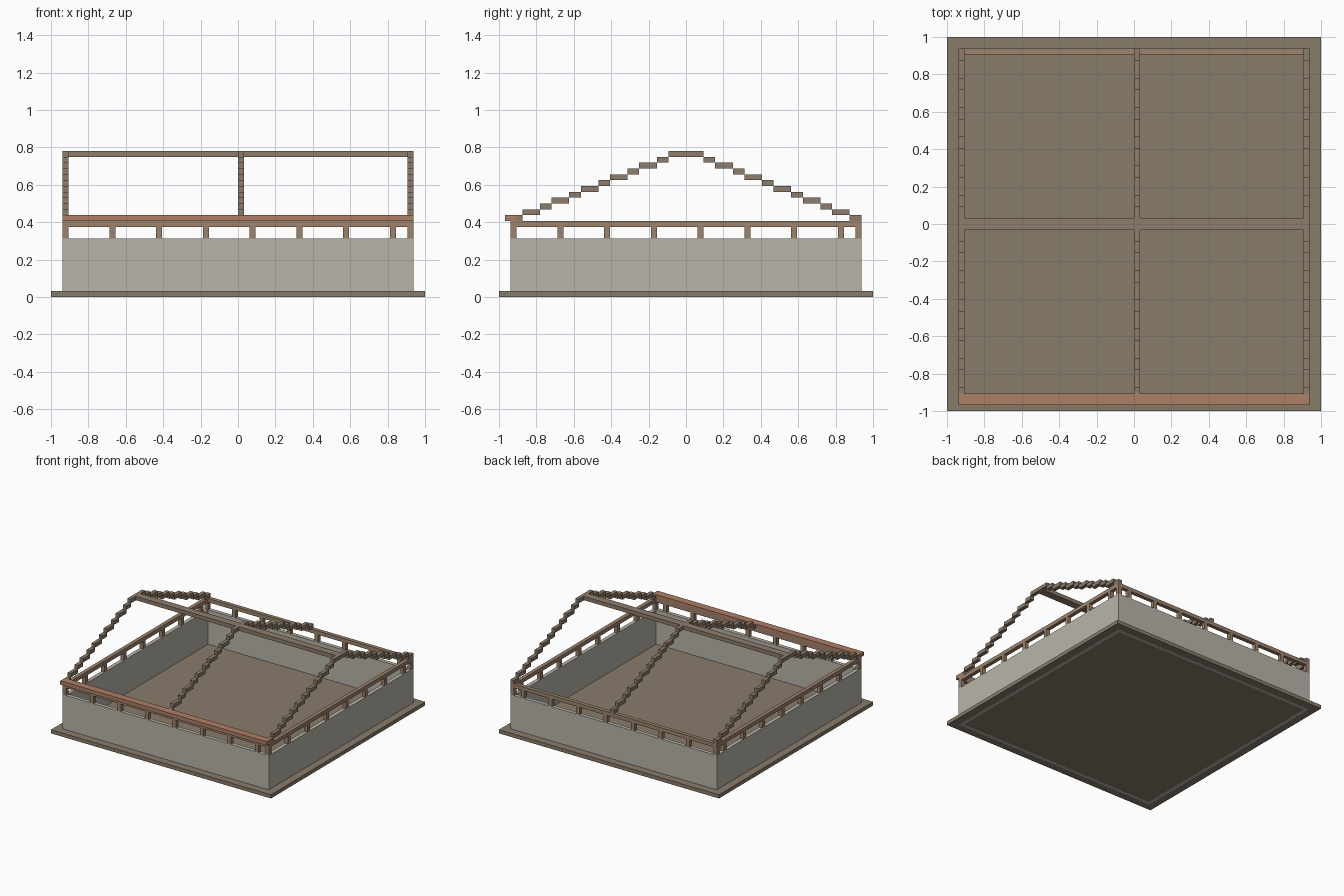
import bpy, bmesh

if "Cube" in bpy.data.objects:
    bpy.data.objects.remove(bpy.data.objects["Cube"])

U = 1 / 32  # the model sits on a grid of 1/32 unit


def mat(name, rgb):
    m = bpy.data.materials.new(name)
    m.diffuse_color = (*rgb, 1)
    m.use_nodes = True
    m.node_tree.nodes["Principled BSDF"].inputs["Base Color"].default_value = m.diffuse_color
    return m


EARTH = mat("dull_brown", (0.25, 0.20, 0.145))
PLASTER = mat("pale_plaster", (0.48, 0.46, 0.40))
WOOD = mat("wood", (0.34, 0.23, 0.155))
ROOF = mat("roof_wood", (0.27, 0.20, 0.145))
RED = mat("reddish_wood", (0.42, 0.215, 0.13))


def boxes(name, spans, material):
    """One object from boxes given as (x0, x1, y0, y1, z0, z1) in grid steps."""
    bm = bmesh.new()
    for x0, x1, y0, y1, z0, z1 in spans:
        vs = bmesh.ops.create_cube(bm, size=1)["verts"]
        for v in vs:
            v.co.x = (x1 if v.co.x > 0 else x0) * U
            v.co.y = (y1 if v.co.y > 0 else y0) * U
            v.co.z = (z1 if v.co.z > 0 else z0) * U
    me = bpy.data.meshes.new(name)
    bm.to_mesh(me)
    bm.free()
    me.materials.append(material)
    ob = bpy.data.objects.new(name, me)
    bpy.context.collection.objects.link(ob)
    return ob


def ring(z0, z1):
    """Four butted strips forming a square frame."""
    return [(-30, 30, -30, -29, z0, z1), (-30, 30, 29, 30, z0, z1),
            (-30, -29, -29, 29, z0, z1), (29, 30, -29, 29, z0, z1)]


# Floor slab, a hair above the wall feet so they show from below
boxes("floor_slab", [(-32, 32, -32, 32, 0.03, 1)], EARTH)

# Walls
boxes("walls", ring(0, 10), PLASTER)

# Short posts on the walls
starts = list(range(-30, 27, 8)) + [29]
posts = []
for s in starts:
    for e in (-30, 29):
        posts.append((s, s + 1, e, e + 1, 10, 12))
        if s not in (-30, 29):
            posts.append((e, e + 1, s, s + 1, 10, 12))
boxes("wall_posts", posts, WOOD)

# Rail on the posts
boxes("top_rail", ring(12, 13), WOOD)

# Front beam
boxes("front_beam", [(-30, 30, -31, -29, 13, 14)], RED)

# Stepped rafters, runs alternate between two and three grid steps
for name, x in (("left_rafter", -30), ("middle_rafter", 0), ("right_rafter", 29)):
    spans = [(x, x + 1, -3, 3, 24, 25)]
    y = 3
    for i in range(11):
        end = y + (2 if i % 2 == 0 else 3)
        z = 23 - i
        spans.append((x, x + 1, y, end, z, z + 1))
        spans.append((x, x + 1, -min(end, 29), -y, z, z + 1))
        y = end
    boxes(name, spans, ROOF)

# Ridge beam between the rafters
boxes("ridge_beam", [(-29, 0, -1, 1, 24, 25), (1, 29, -1, 1, 24, 25)], ROOF)
